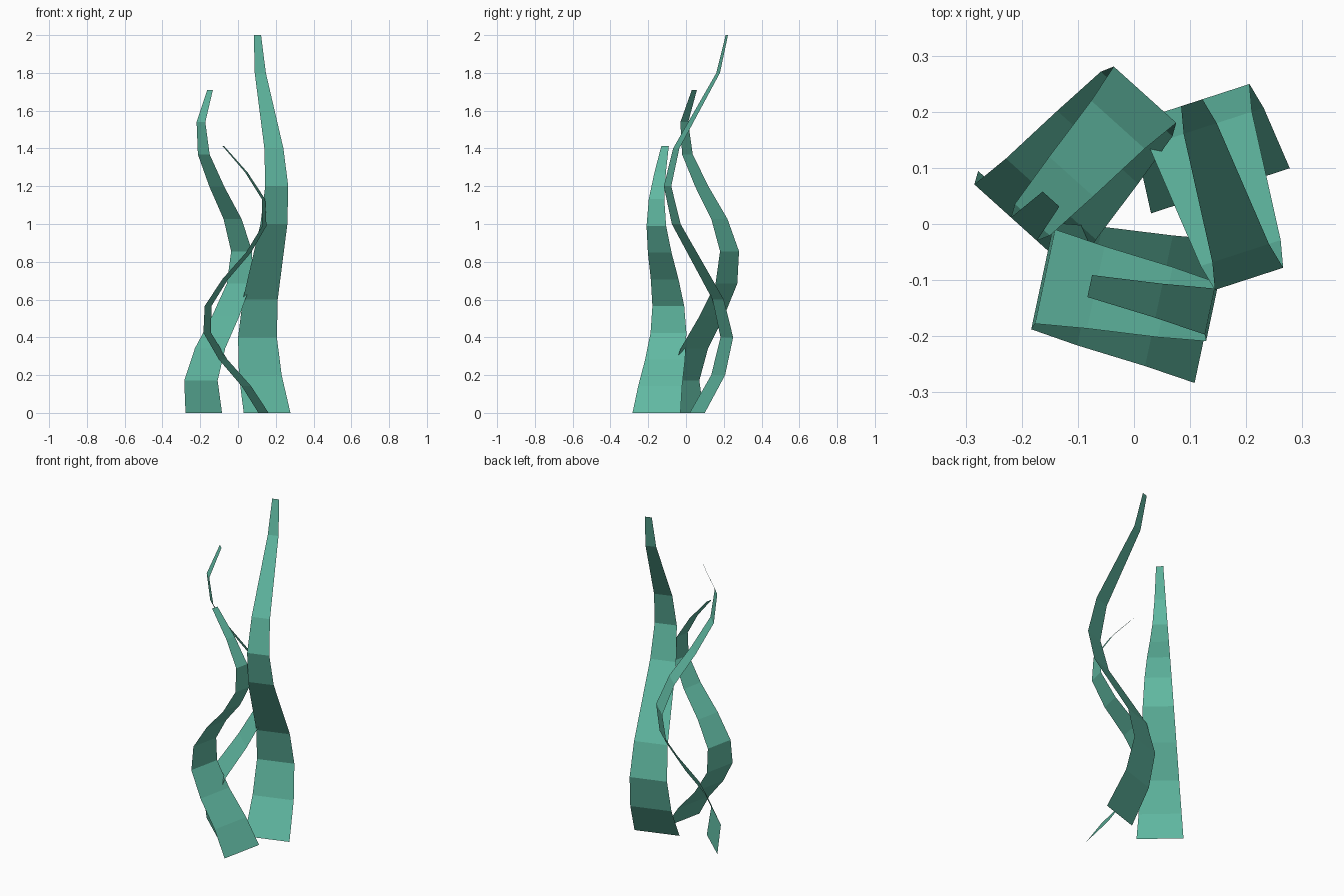
import bpy
import bmesh
import math
from mathutils import Vector

cube = bpy.data.objects.get("Cube")
if cube:
    bpy.data.objects.remove(cube, do_unlink=True)

# Single sea-green colour
green = bpy.data.materials.new("sea_green")
green.use_nodes = True
colour = (0.117, 0.479, 0.356, 1.0)
green.diffuse_color = colour
green.node_tree.nodes["Principled BSDF"].inputs["Base Color"].default_value = colour

SEGMENTS = 10
SWAY = 0.165           # side-to-side swing of each ribbon
RING = 0.143           # distance of the roots from the clump centre
CENTRE = Vector((0.018, 0.015, 0))
BASE_HALF, TIP_HALF = 0.13, 0.02


def add_frond(name, angle, height, phase):
    """A flat tapering ribbon, wide along the radius, swaying along the tangent."""
    radial = Vector((math.cos(angle), math.sin(angle), 0))
    tangent = Vector((-radial.y, radial.x, 0))
    bm = bmesh.new()
    previous = None
    for i in range(SEGMENTS + 1):
        t = i / SEGMENTS
        half = BASE_HALF + (TIP_HALF - BASE_HALF) * t
        swing = SWAY * math.sin(i * math.pi / 4 + phase)
        middle = CENTRE + radial * RING + tangent * swing
        middle.z = height * t
        row = [bm.verts.new(middle + radial * side * half) for side in (-1, 1)]
        if previous:
            bm.faces.new((previous[0], previous[1], row[1], row[0]))
        previous = row
    mesh = bpy.data.meshes.new(name)
    bm.to_mesh(mesh)
    bm.free()
    mesh.materials.append(green)
    frond = bpy.data.objects.new(name, mesh)
    bpy.context.collection.objects.link(frond)


# Three fronds evenly spaced around the clump, each shorter and out of step
fronds = (("tall_frond", 2.0), ("middle_frond", 1.71), ("short_frond", 1.414))
for k, (name, height) in enumerate(fronds):
    add_frond(name, math.radians(18 + 120 * k), height, phase=k)
